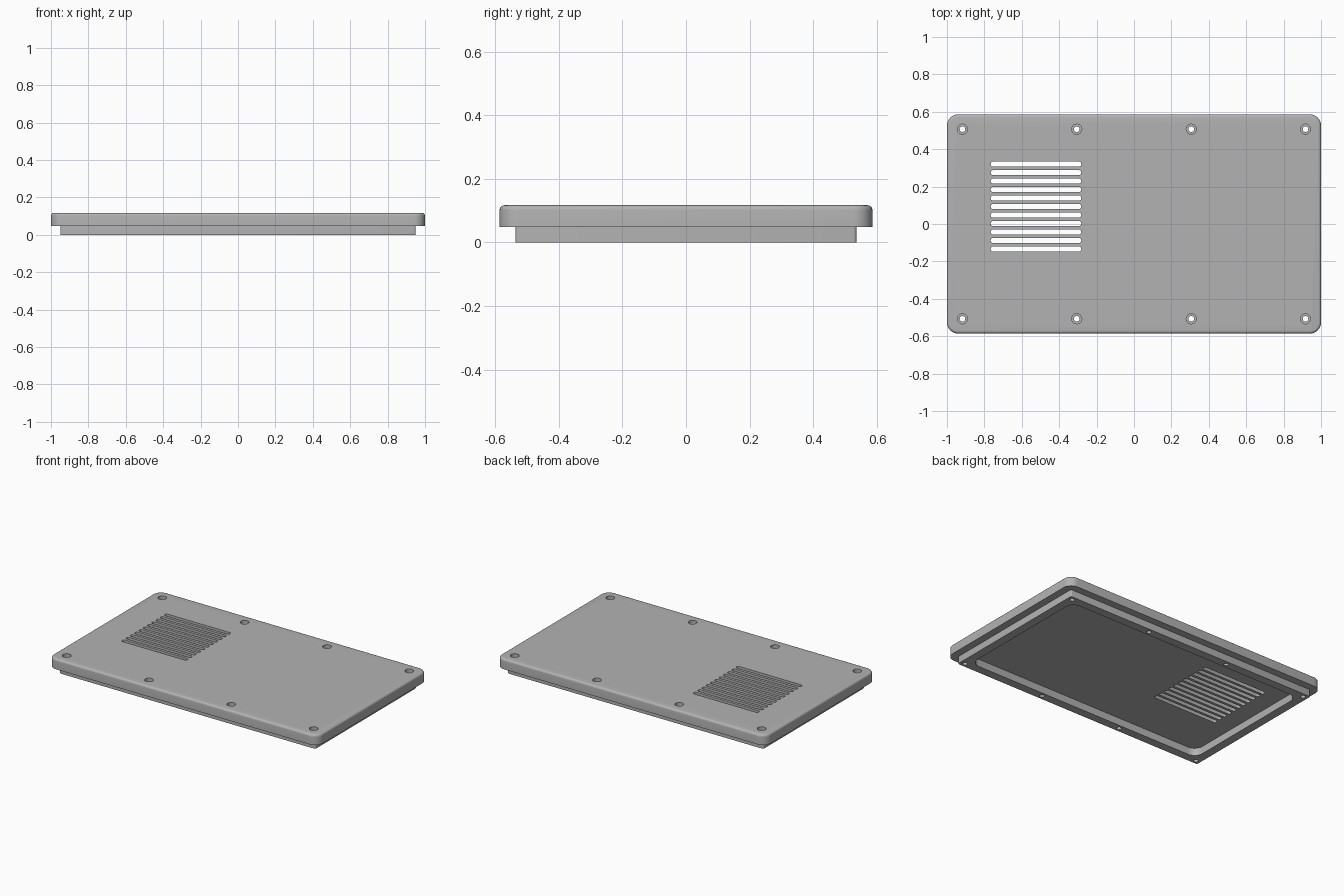
import bpy
import bmesh
import math

old = bpy.data.objects.get("Cube")
if old:
    bpy.data.objects.remove(old, do_unlink=True)

grey = bpy.data.materials.new("plain grey")
grey.use_nodes = True
grey.diffuse_color = (0.45, 0.45, 0.45, 1)
grey.node_tree.nodes["Principled BSDF"].inputs["Base Color"].default_value = (0.45, 0.45, 0.45, 1)


def outline(cx, cy, hx, hy, r, steps):
    """Rounded rectangle from half sizes and corner radius."""
    pts = []
    for k, (sx, sy) in enumerate([(1, 1), (-1, 1), (-1, -1), (1, -1)]):
        for i in range(steps + 1):
            a = math.pi / 2 * (k + i / steps)
            pts.append((cx + sx * (hx - r) + r * math.cos(a),
                        cy + sy * (hy - r) + r * math.sin(a)))
    return pts


def loft(bm, rings, steps=8):
    """Closed solid through stacked rings of (cx, cy, hx, hy, r, z)."""
    loops = [[bm.verts.new((x, y, z)) for x, y in outline(cx, cy, hx, hy, r, steps)]
             for cx, cy, hx, hy, r, z in rings]
    n = len(loops[0])
    for low, high in zip(loops, loops[1:]):
        for i in range(n):
            j = (i + 1) % n
            bm.faces.new((low[i], low[j], high[j], high[i]))
    bm.faces.new(loops[0][::-1])
    bm.faces.new(loops[-1])


def finish(bm, name):
    bmesh.ops.remove_doubles(bm, verts=bm.verts, dist=0.00005)
    bmesh.ops.recalc_face_normals(bm, faces=bm.faces)
    mesh = bpy.data.meshes.new(name)
    bm.to_mesh(mesh)
    bm.free()
    mesh.materials.append(grey)
    obj = bpy.data.objects.new(name, mesh)
    bpy.context.collection.objects.link(obj)
    return obj


def combine(target, other, operation):
    """Apply a boolean, then drop the helper."""
    mod = target.modifiers.new(operation, 'BOOLEAN')
    mod.operation, mod.solver, mod.object = operation, 'EXACT', other
    bpy.context.view_layer.objects.active = target
    bpy.ops.object.modifier_apply(modifier=mod.name)
    bpy.data.objects.remove(other, do_unlink=True)


HX, HY, TOP, STEP = 1.0, 0.586, 0.117, 0.048

# Lid plate with rounded corners and a filleted top edge
FILLET = 0.015
rings = [(0, 0, HX, HY, 0.06, STEP)]
for i in range(6):
    a = math.pi / 2 * i / 5
    d = FILLET * (1 - math.cos(a))
    rings.append((0, 0, HX - d, HY - d, 0.06 - d, TOP - FILLET + FILLET * math.sin(a)))
bm = bmesh.new()
loft(bm, rings)
cover = finish(bm, "cover_plate")

# Stepped lip underneath
bm = bmesh.new()
loft(bm, [(0, 0, HX - 0.05, HY - 0.05, 0.01, z) for z in (0, 0.07)], 4)
combine(cover, finish(bm, "lip"), 'UNION')

# Shallow pocket inside the lip
bm = bmesh.new()
loft(bm, [(0, 0, HX - 0.108, HY - 0.108, 0.06, z) for z in (-0.05, 0.05)])
combine(cover, finish(bm, "pocket_cutter"), 'DIFFERENCE')

# Vent slots and counterbored screw holes
bm = bmesh.new()
for i in range(11):
    y = 0.32 - 0.0454 * i
    loft(bm, [(-0.524, y, 0.242, 0.0135, 0.012, z) for z in (-0.05, 0.2)], 4)
for x in (-0.917, -0.306, 0.306, 0.917):
    for y in (-0.507, 0.507):
        loft(bm, [(x, y, r, r, r, z) for r, z in
                  ((0.015, -0.05), (0.015, 0.085), (0.027, 0.085), (0.027, 0.2))], 6)
combine(cover, finish(bm, "opening_cutter"), 'DIFFERENCE')

# Smooth the fillets and bores, keep hard edges
bpy.ops.object.select_all(action='DESELECT')
cover.select_set(True)
bpy.context.view_layer.objects.active = cover
bpy.ops.object.shade_smooth_by_angle(angle=math.radians(30))
